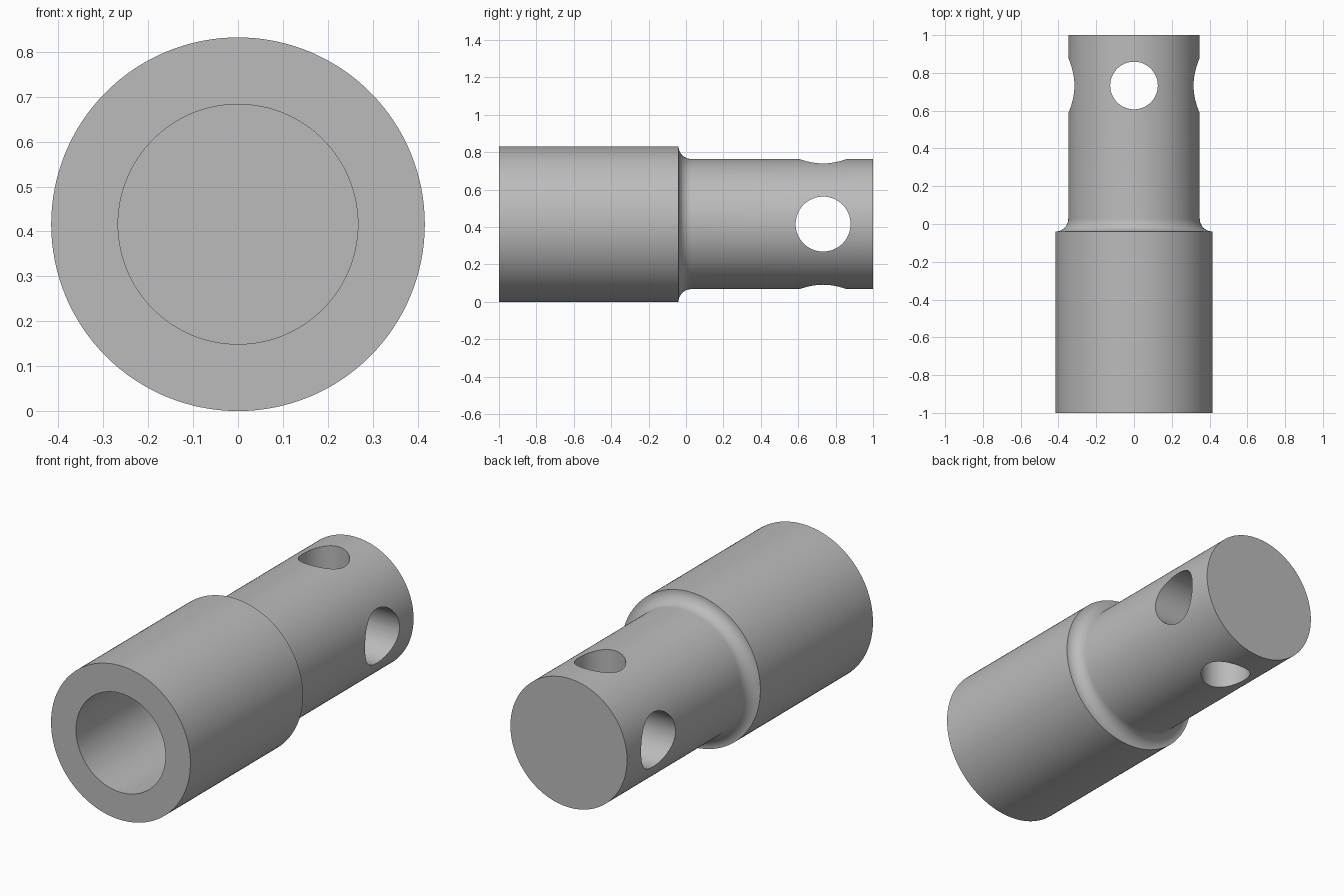
import bpy, bmesh, math
from mathutils import Matrix, Vector

if "Cube" in bpy.data.objects:
    bpy.data.objects.remove(bpy.data.objects["Cube"], do_unlink=True)

SEGMENTS = 128
AXIS_Z = 0.416
SOCKET_R, SHANK_R, BORE_R = 0.416, 0.348, 0.267
SHOULDER_Y, BORE_END_Y, HOLE_Y = -0.04, -0.1, 0.733
FILLET = SOCKET_R - SHANK_R

steel = bpy.data.materials.new("plain grey")
steel.use_nodes = True
grey = (0.5, 0.5, 0.5, 1)
steel.diffuse_color = grey
steel.node_tree.nodes["Principled BSDF"].inputs["Base Color"].default_value = grey


def lathe(name, profile):
    """Spin (radius, y) points around the y axis into a closed solid."""
    bm = bmesh.new()
    verts = [bm.verts.new((r, y, 0)) for r, y in profile]
    edges = [bm.edges.new(pair) for pair in zip(verts, verts[1:])]
    bmesh.ops.spin(bm, geom=verts + edges, cent=(0, 0, 0), axis=(0, 1, 0),
                   angle=math.tau, steps=SEGMENTS, use_merge=True)
    bmesh.ops.remove_doubles(bm, verts=bm.verts, dist=1e-5)
    bmesh.ops.recalc_face_normals(bm, faces=bm.faces)
    mesh = bpy.data.meshes.new(name)
    bm.to_mesh(mesh)
    bm.free()
    obj = bpy.data.objects.new(name, mesh)
    bpy.context.collection.objects.link(obj)
    obj.location.z = AXIS_Z
    mesh.materials.append(steel)
    return obj


def drill(target, name, direction, radius):
    """Cut a round cross hole through the shank."""
    bpy.ops.mesh.primitive_cylinder_add(vertices=64, radius=radius, depth=2,
                                        location=(0, HOLE_Y, AXIS_Z))
    cutter = bpy.context.object
    cutter.name = name
    cutter.rotation_euler = Vector(direction).to_track_quat("Z", "Y").to_euler()
    cutter.hide_render = True
    cutter.data.materials.append(steel)
    mod = target.modifiers.new(name, "BOOLEAN")
    mod.operation, mod.solver, mod.object = "DIFFERENCE", "EXACT", cutter
    bpy.context.view_layer.objects.active = target
    bpy.ops.object.modifier_apply(modifier=name)
    bpy.data.objects.remove(cutter, do_unlink=True)


# Bored socket, concave fillet at the shoulder, then the solid shank
fillet = []
for i in range(13):
    a = math.pi / 2 * i / 12
    fillet.append((SOCKET_R - FILLET * math.sin(a),
                   SHOULDER_Y + FILLET * (1 - math.cos(a))))
profile = [(0, BORE_END_Y), (BORE_R, BORE_END_Y), (BORE_R, -1), (SOCKET_R, -1)]
profile += fillet + [(SHANK_R, 1), (0, 1)]
adapter = lathe("stepped_socket_adapter", profile)

# Crossing pin holes: upright and sideways
drill(adapter, "upright_hole", (0, 0, 1), 0.126)
drill(adapter, "sideways_hole", (1, 0, 0), 0.147)

bpy.ops.object.select_all(action="DESELECT")
adapter.select_set(True)
bpy.context.view_layer.objects.active = adapter
bpy.ops.object.shade_smooth_by_angle(angle=math.radians(30))
